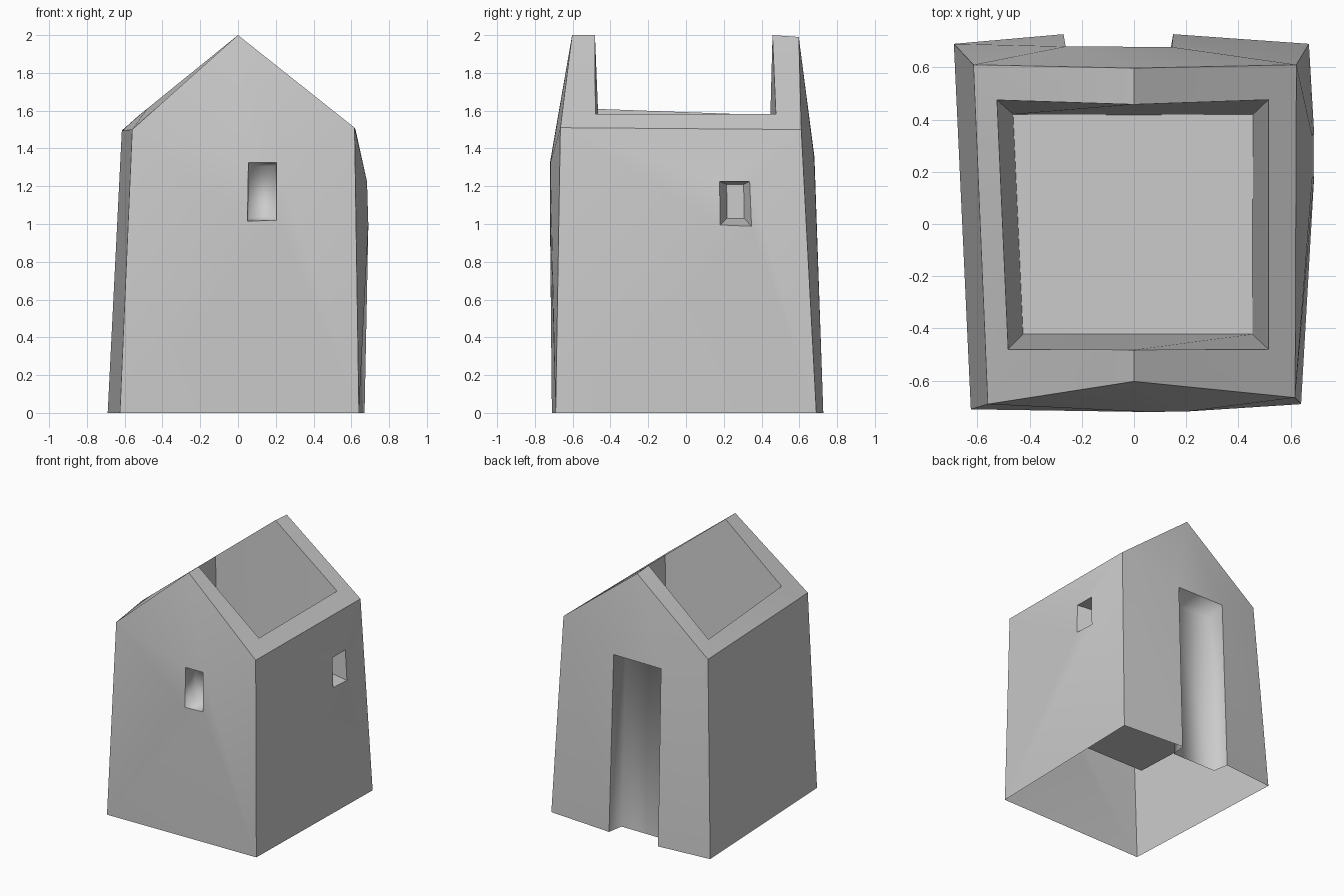
import bpy, bmesh, math
from mathutils import Vector

if "Cube" in bpy.data.objects:
    bpy.data.objects.remove(bpy.data.objects["Cube"])

bm = bmesh.new()
soft_faces = set()


def pts(*coords):
    return [bm.verts.new(c) for c in coords]


def face(*vs):
    return bm.faces.new(vs)


def bridge(a, b, closed=True):
    """Quads between two matching rings."""
    n = len(a)
    return [face(a[i], a[(i + 1) % n], b[(i + 1) % n], b[i])
            for i in range(n if closed else n - 1)]


def recess(rim, shift, inset, soft, closed=True):
    """Push an opening into the wall and close its back."""
    c = sum((v.co for v in rim), Vector()) / len(rim)
    inner = pts(*[v.co + (c - v.co) * inset + Vector(shift) for v in rim])
    if not closed:
        inner[0].co.z = inner[-1].co.z = 0
    made = bridge(rim, inner, closed) + [face(*inner)]
    if soft:
        soft_faces.update(made)


def gable_top(el, er, ridge, tl, tr):
    face(el, tl, ridge)
    face(tl, tr, ridge)
    face(tr, er, ridge)


# Main corners: front left, front right, back right, back left
base = pts((-.625, -.71, 0), (.64, -.69, 0), (.67, .69, 0), (-.69, .69, 0))
eave = pts((-.56, -.69, 1.5), (.617, -.665, 1.51), (.622, .61, 1.5), (-.615, .61, 1.495))
ridge_f, ridge_b = pts((0, -.603, 2), (0, .597, 1.99))

# Front wall with window
win = pts((.05, -.72, 1.015), (.205, -.718, 1.02), (.205, -.718, 1.325), (.055, -.72, 1.325))
face(base[0], base[1], win[1], win[0])
face(base[1], eave[1], win[2], win[1])
face(eave[0], base[0], win[0], win[3])
gable_top(eave[0], eave[1], ridge_f, win[3], win[2])
recess(win, (0, .11, 0), .12, True)

# Right wall with splayed window
slot = pts((.69, .18, .995), (.69, .347, .988), (.683, .337, 1.225), (.683, .178, 1.225))
bridge([base[1], base[2], eave[2], eave[1]], slot)
inner = pts((.58, .218, 1.03), (.58, .308, 1.03), (.58, .305, 1.21), (.58, .215, 1.21))
bridge(slot, inner)
face(*inner)

# Left wall
face(base[3], base[0], eave[0], eave[3])

# Back wall with door
door = pts((-.27, .727, 0), (-.262, .68, 1.355), (.145, .678, 1.355), (.15, .727, 0))
face(base[3], door[0], door[1], eave[3])
face(door[3], base[2], eave[2], door[2])
gable_top(eave[3], eave[2], ridge_b, door[1], door[2])
recess(door, (0, -.12, 0), .1, True, closed=False)

# Sloping wall tops around the open roof
def roof_z(x):
    return 2 - .81 * abs(x)

rim = pts(*[(x, y, roof_z(x)) for x, y in
            ((-.482, -.48), (0, -.482), (.515, -.48), (.515, .476), (0, .458), (-.525, .475))])
outer = [eave[0], ridge_f, eave[1], eave[2], ridge_b, eave[3]]
bridge(outer, rim)

# Inner walls and raised floor
floor = pts(*[(x, y, .52) for x, y in
              ((-.425, -.422), (0, -.422), (.453, -.422), (.456, .42), (0, .418), (-.463, .42))])
bridge(rim, floor)
face(*floor)

# Shading: soft inside the door and front window, crisp elsewhere
bmesh.ops.recalc_face_normals(bm, faces=bm.faces[:])
for f in bm.faces:
    f.smooth = True
for e in bm.edges:
    inside = all(f in soft_faces for f in e.link_faces)
    if len(e.link_faces) == 2 and not inside:
        e.smooth = e.calc_face_angle(0) < math.radians(25)

mesh = bpy.data.meshes.new("house_shell")
bm.to_mesh(mesh)
bm.free()
obj = bpy.data.objects.new("house_shell", mesh)
bpy.context.collection.objects.link(obj)
